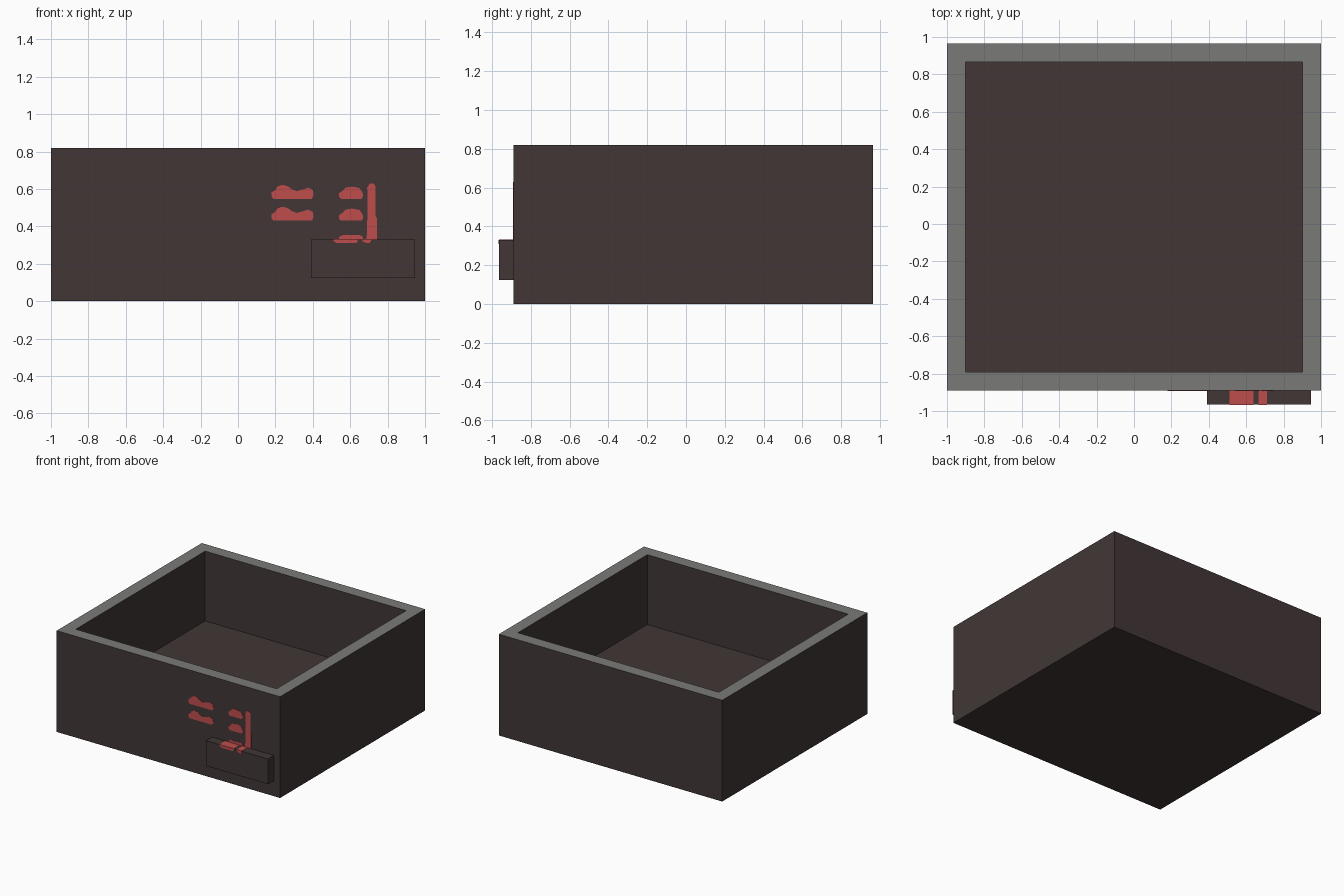
import bpy, bmesh

if "Cube" in bpy.data.objects:
    bpy.data.objects.remove(bpy.data.objects["Cube"])


def material(name, rgb):
    m = bpy.data.materials.new(name)
    m.diffuse_color = (*rgb, 1.0)
    m.use_nodes = True
    m.node_tree.nodes["Principled BSDF"].inputs["Base Color"].default_value = m.diffuse_color
    return m


BROWN = material("dark_brown", (0.054, 0.037, 0.037))
GREY = material("rim_grey", (0.195, 0.195, 0.188))
RED = material("paint_red", (0.515, 0.073, 0.073))
FRONT = -0.89      # front wall
PLATE = -0.965     # front of the small block
SKIN = 0.002       # paint thickness


def finish(name, bm, mats):
    bmesh.ops.recalc_face_normals(bm, faces=bm.faces)
    me = bpy.data.meshes.new(name)
    bm.to_mesh(me)
    bm.free()
    for m in mats:
        me.materials.append(m)
    ob = bpy.data.objects.new(name, me)
    bpy.context.collection.objects.link(ob)
    return ob


def block(bm, x, y, z):
    verts = bmesh.ops.create_cube(bm, size=1)["verts"]
    for v in verts:
        for i, (a, b) in enumerate((x, y, z)):
            v.co[i] = a if v.co[i] < 0 else b


def box(name, x, y, z, mat):
    bm = bmesh.new()
    block(bm, x, y, z)
    return finish(name, bm, [mat])


def paint(name, outline, y):
    """Thin plate with an x-z outline lying on a front-facing surface."""
    bm = bmesh.new()
    face = bm.faces.new([bm.verts.new((x, y, z)) for x, z in outline])
    ext = bmesh.ops.extrude_face_region(bm, geom=[face])["geom"]
    moved = [g for g in ext if isinstance(g, bmesh.types.BMVert)]
    bmesh.ops.translate(bm, vec=(0, -SKIN, 0), verts=moved)
    return finish(name, bm, [RED])


# Open box: grey rim around a sunken floor
bm = bmesh.new()
block(bm, (-1, 1), (FRONT, 0.965), (0, 0.82))
top = max(bm.faces, key=lambda f: f.calc_center_median().z)
rim = bmesh.ops.inset_region(bm, faces=[top], thickness=0.1, use_even_offset=True)["faces"]
for f in rim:
    f.material_index = 1
ext = bmesh.ops.extrude_face_region(bm, geom=[top])["geom"]
floor_verts = [g for g in ext if isinstance(g, bmesh.types.BMVert)]
bmesh.ops.translate(bm, vec=(0, 0, -0.565), verts=floor_verts)
if top.is_valid:
    bm.faces.remove(top)
finish("open_box", bm, [BROWN, GREY])

# Small block on the front wall
box("front_block", (0.39, 0.945), (PLATE, FRONT), (0.125, 0.33), BROWN)

# Wavy paint strokes on the left
wave = [(0.19, 0), (0.395, 0), (0.405, 0.02), (0.4, 0.047), (0.375, 0.06), (0.345, 0.05),
        (0.315, 0.042), (0.29, 0.05), (0.265, 0.068), (0.235, 0.075), (0.21, 0.065),
        (0.2, 0.048), (0.18, 0.035), (0.18, 0.012)]
for i, z in enumerate((0.547, 0.43)):
    paint(f"wavy_stroke_{i + 1}", [(x, z + dz) for x, dz in wave], FRONT)

# Short humped paint strokes
hump = [(0.55, 0), (0.66, 0), (0.67, 0.015), (0.665, 0.035), (0.65, 0.058), (0.61, 0.065),
        (0.575, 0.06), (0.555, 0.04), (0.54, 0.03), (0.54, 0.01)]
for i, z in enumerate((0.547, 0.43)):
    paint(f"short_stroke_{i + 1}", [(x, z + dz) for x, dz in hump], FRONT)
paint("short_stroke_3", [(0.54, 0.33), (0.67, 0.33), (0.665, 0.348), (0.65, 0.353),
                         (0.56, 0.353), (0.54, 0.343)], FRONT)

# Upright paint stroke
paint("upright_stroke", [(0.685, 0.33), (0.742, 0.33), (0.742, 0.445), (0.735, 0.46),
                         (0.735, 0.615), (0.725, 0.628), (0.703, 0.628), (0.69, 0.605),
                         (0.693, 0.575), (0.69, 0.36)], FRONT)

# Paint running over the top and front of the small block
for i, (a, b) in enumerate(((0.51, 0.64), (0.665, 0.71))):
    box(f"block_top_paint_{i + 1}", (a, b), (PLATE, FRONT), (0.33, 0.33 + SKIN), RED)
    paint(f"block_front_paint_{i + 1}", [(a + 0.02, 0.31), (b - 0.01, 0.31), (b, 0.32),
                                         (b, 0.33), (a, 0.33), (a, 0.32)], PLATE)
